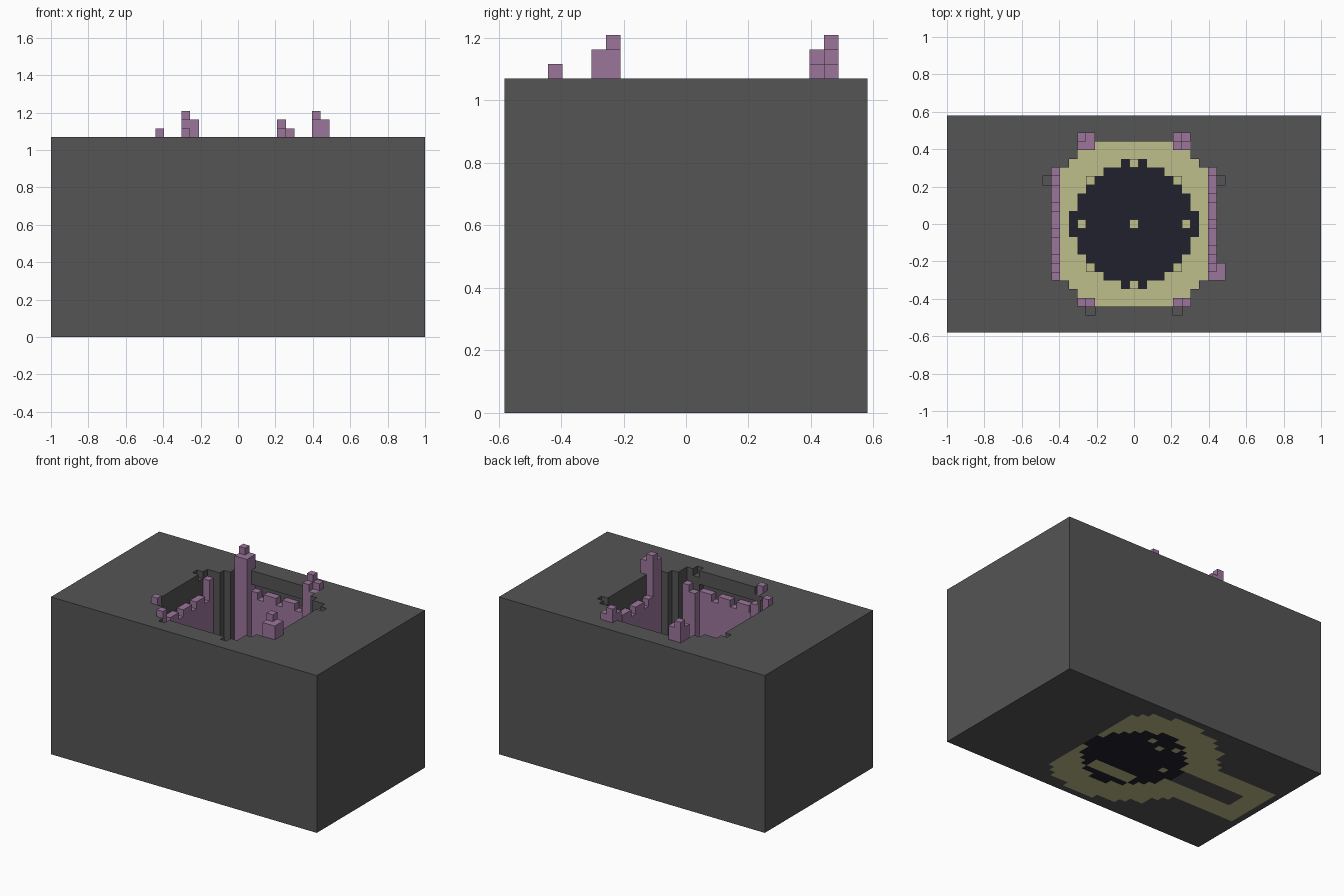
import bpy, bmesh

U = 2 / 43  # size of one cube cell

if "Cube" in bpy.data.objects:
    bpy.data.objects.remove(bpy.data.objects["Cube"])


def material(name, rgb):
    m = bpy.data.materials.new(name)
    m.use_nodes = True
    m.diffuse_color = (*rgb, 1)
    m.node_tree.nodes["Principled BSDF"].inputs["Base Color"].default_value = (*rgb, 1)
    return m


STONE = material("dark grey stone", (0.09, 0.09, 0.09))
SAND = material("pale yellow", (0.52, 0.52, 0.26))
NIGHT = material("blue black", (0.015, 0.015, 0.026))
GROWTH = material("dusty purple", (0.33, 0.18, 0.33))


def terrace(name, heights, base, mats, paint=None):
    """Raise a sheet of cells in steps, each cell up to its own height."""
    bm = bmesh.new()
    corners = {}

    def corner(i, j):
        if (i, j) not in corners:
            corners[i, j] = bm.verts.new(((i - 0.5) * U, (j - 0.5) * U, base * U))
        return corners[i, j]

    top = {}
    for i, j in heights:
        f = bm.faces.new([corner(i, j), corner(i + 1, j), corner(i + 1, j + 1), corner(i, j + 1)])
        top[i, j] = f
    level = base
    for step in sorted(set(heights.values())):
        faces = [f for c, f in top.items() if heights[c] >= step]
        geom = bmesh.ops.extrude_face_region(bm, geom=faces)["geom"]
        verts = [g for g in geom if isinstance(g, bmesh.types.BMVert)]
        bmesh.ops.translate(bm, vec=(0, 0, (step - level) * U), verts=verts)
        for g in geom:
            if isinstance(g, bmesh.types.BMFace):
                c = g.calc_center_median()
                top[round(c.x / U), round(c.y / U)] = g
        level = step
    bmesh.ops.recalc_face_normals(bm, faces=bm.faces)
    if paint:
        for f in bm.faces:
            if abs(f.normal.z) > 0.5:
                c = f.calc_center_median()
                f.material_index = paint(round(c.x / U), round(c.y / U), round(c.z / U))
    mesh = bpy.data.meshes.new(name)
    bm.to_mesh(mesh)
    bm.free()
    for m in mats:
        mesh.materials.append(m)
    ob = bpy.data.objects.new(name, mesh)
    bpy.context.collection.objects.link(ob)


# Purple growth along the four walls
def ragged(k):
    return 20 if k % 3 else 19


left = {(9, j): ragged(j) for j in range(-4, 6)}
left.update({(9, 6): 22, (9, -5): 26, (9, -6): 25, (10, -5): 25, (10, -6): 25})
right = {(-9, j): ragged(j + 1) for j in range(-5, 6)}
right.update({(-9, 6): 22, (-9, -6): 24})
back = {(i, 10): ragged(i) for i in range(-4, 5)}
back.update({(-6, 10): 26, (-5, 10): 25, (-6, 9): 25, (-5, 9): 25,
             (5, 10): 25, (6, 10): 24, (5, 9): 24, (6, 9): 23})
front = {(i, -10): ragged(i + 1) for i in range(-4, 5)}
front.update({(-6, -9): 24, (-5, -9): 21, (5, -9): 20, (6, -9): 21})
growth = {"left_growth": left, "right_growth": right, "back_growth": back, "front_growth": front}
for name, cells in growth.items():
    terrace(name, cells, 1, [GROWTH])

# Stone block with a stepped pit and four small rim notches
grown = {c for cells in growth.values() for c in cells}
notches = {(10, 5), (-10, 5), (5, -10), (-5, -10)}


def in_pit(i, j):
    a, b = sorted((abs(i), abs(j)))
    return (b <= 9 and a <= 6) or (a == 7 and b == 7) or (i, j) in grown


def in_disc(i, j):
    return i * i + j * j <= 45 or sorted((abs(i), abs(j))) in ([0, 7], [1, 7])


lamps = {(0, 0), (6, 0), (-6, 0), (0, 7), (0, -7), (5, 5), (5, -5), (-5, 5), (-5, -5)}
spots = {(1, 5), (-1, 4), (-3, 5), (-5, 0)}


def underside(i, j):
    if in_disc(i, j):
        bar = -3 <= i <= 3 and j in (-4, -5)
        return 1 if bar or (i, j) in spots else 2
    if -17 <= i < 0 and abs(j) <= 1:
        return 0
    handle = -20 <= i < 0 and abs(j) <= 4
    return 1 if handle or (i <= 7 and i * i + j * j <= 128) else 0


def paint_block(i, j, z):
    if z == 0:
        return underside(i, j)
    if z == 1:
        return 2 if in_disc(i, j) and (i, j) not in lamps else 1
    return 0


block = {}
for i in range(-21, 22):
    for j in range(-12, 13):
        block[i, j] = 1 if in_pit(i, j) else 22 if (i, j) in notches else 23
terrace("pit_block", block, 0, [STONE, SAND, NIGHT], paint_block)

# Low pale markers on the pit floor
terrace("floor_markers", {c: 2 for c in lamps}, 1, [SAND])

# Stone lintels that close the rim above the recessed front and back growth
for name, j in (("back_lintel", 10), ("front_lintel", -10)):
    terrace(name, {(i, j): 23 for i in range(-4, 5)}, 21, [STONE])
